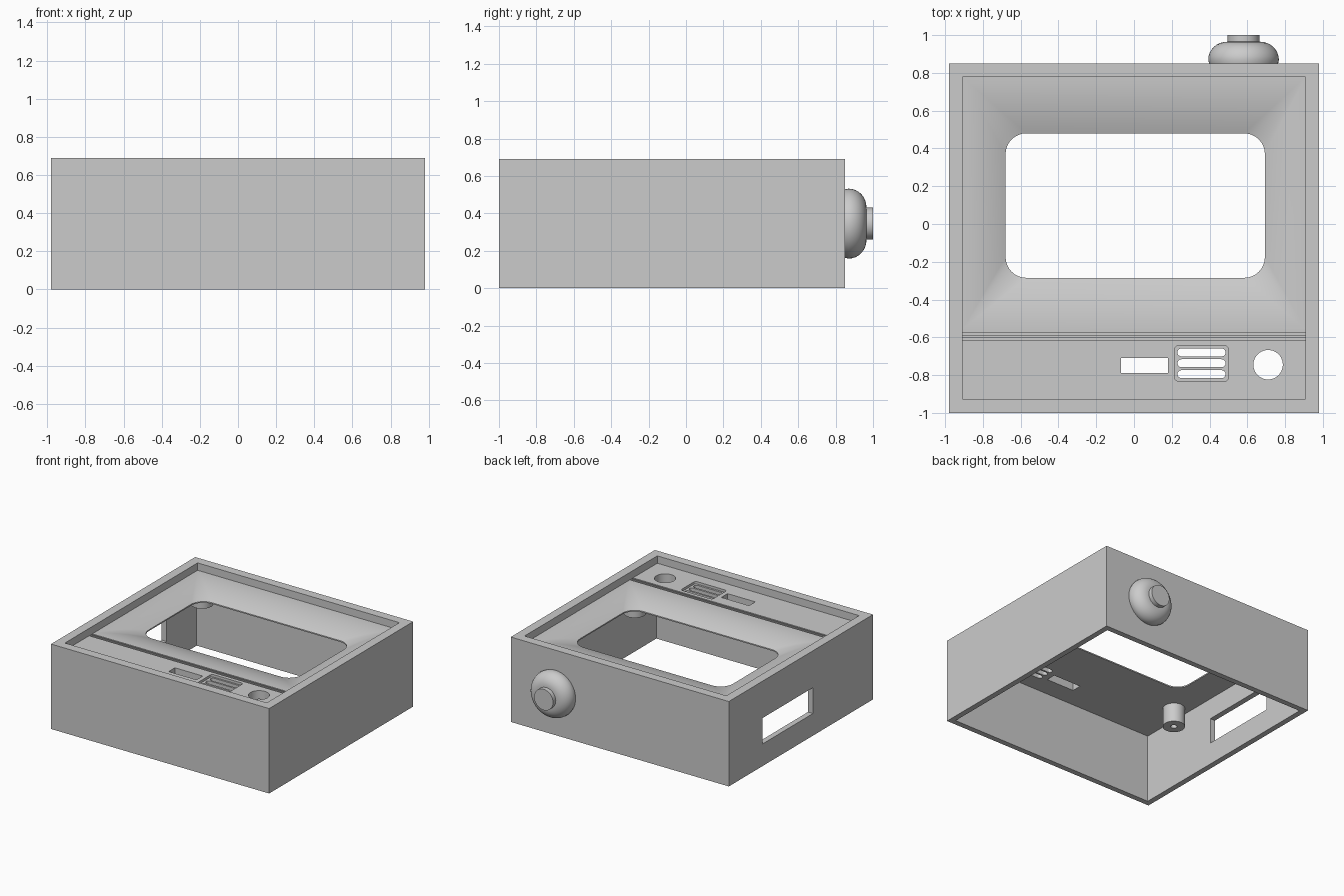
import bpy, bmesh, math
from mathutils import Matrix

cube = bpy.data.objects.get("Cube")
if cube:
    bpy.data.objects.remove(cube, do_unlink=True)

# One flat colour
grey = bpy.data.materials.new("light grey plastic")
grey.use_nodes = True
grey.diffuse_color = (0.6, 0.6, 0.6, 1)
grey.node_tree.nodes["Principled BSDF"].inputs["Base Color"].default_value = (0.6, 0.6, 0.6, 1)


def outline(x0, x1, y0, y1, z, r=0.0, k=0):
    """Rectangle loop with k-segment rounded corners of radius r."""
    pts = []
    corners = [(x1 - r, y1 - r), (x0 + r, y1 - r), (x0 + r, y0 + r), (x1 - r, y0 + r)]
    for c, (cx, cy) in enumerate(corners):
        for i in range(k + 1):
            a = math.pi / 2 * (c + (i / k if k else 0.5))
            pts.append((cx + r * math.cos(a), cy + r * math.sin(a), z))
    return pts


def circle(cx, cy, r, z, k=12):
    return outline(cx - r, cx + r, cy - r, cy + r, z, r, k)


def loft(name, loops, ring=False, smooth=False, matrix=None):
    """Skin the loops in order; either join last to first or cap both ends."""
    bm = bmesh.new()
    rows = [[bm.verts.new(p) for p in loop] for loop in loops]
    n = len(rows[0])
    pairs = list(zip(rows, rows[1:]))
    if ring:
        pairs.append((rows[-1], rows[0]))
    else:
        bm.faces.new(rows[0])
        bm.faces.new(rows[-1])
    for a, b in pairs:
        for i in range(n):
            j = (i + 1) % n
            bm.faces.new((a[i], a[j], b[j], b[i]))
    bmesh.ops.remove_doubles(bm, verts=bm.verts, dist=1e-5)
    bmesh.ops.recalc_face_normals(bm, faces=bm.faces)
    if matrix:
        bm.transform(matrix)
    mesh = bpy.data.meshes.new(name)
    bm.to_mesh(mesh)
    bm.free()
    mesh.materials.append(grey)
    obj = bpy.data.objects.new(name, mesh)
    bpy.context.collection.objects.link(obj)
    if smooth:
        shade(obj)
    return obj


def shade(obj):
    bpy.ops.object.select_all(action="DESELECT")
    obj.select_set(True)
    bpy.context.view_layer.objects.active = obj
    bpy.ops.object.shade_smooth_by_angle(angle=math.radians(30))


def cut(target, x0, x1, y0, y1, z0, z1, r=0.0, k=0):
    """Cut a rounded box out of the target."""
    tool = loft("cutter", [outline(x0, x1, y0, y1, z, r, k) for z in (z0, z1)])
    tool.hide_render = True
    mod = target.modifiers.new("cut", "BOOLEAN")
    mod.operation, mod.solver, mod.object = "DIFFERENCE", "EXACT", tool
    bpy.context.view_layer.objects.active = target
    bpy.ops.object.modifier_apply(modifier=mod.name)
    bpy.data.objects.remove(tool, do_unlink=True)


W, FRONT, BACK, TOP = 0.98, -1.0, 0.85, 0.69
WALL, RIM = 0.045, 0.073
PLATE, CEIL = 0.63, 0.56
SPLIT = -0.555


def inset(d, z):
    return outline(-W + d, W - d, FRONT + d, BACK - d, z)


# Open case: outer walls, top rim and hollow underside
case = loft("case", [inset(0, 0), inset(0, TOP), inset(RIM, TOP), inset(RIM, CEIL),
                     inset(WALL, CEIL), inset(WALL, 0)], ring=True)
cut(case, -1.1, -0.9, -0.23, 0.42, 0.18, 0.39)

# Screen bezel: square outside, curving down to a rounded opening
outer = (-W + RIM, W - RIM, SPLIT, BACK - RIM)
hole = (-0.68, 0.693, -0.285, 0.48)
STEPS = 10
loops = []
for s in range(STEPS + 1):
    t = s / STEPS
    box = [a + (b - a) * t for a, b in zip(outer, hole)]
    loops.append(outline(*box, PLATE - 0.06 * t * t, 0.11 * t, 8))
loops.append(outline(*hole, CEIL, 0.11, 8))
loops.append(outline(*outer, CEIL, 0, 8))
loft("screen_bezel", loops, ring=True, smooth=True)

# Control panel with grooves, slot, speaker grille and dial hole
px0, px1, py0 = -W + RIM, W - RIM, FRONT + RIM + 0.005
panel = loft("control_panel", [outline(px0, px1, FRONT + RIM, SPLIT, z) for z in (CEIL, PLATE)])
for y in (-0.582, -0.608):
    cut(panel, -1, 1, y - 0.007, y + 0.007, PLATE - 0.015, 0.7)
cut(panel, -0.07, 0.18, -0.79, -0.71, 0.5, 0.7)
cut(panel, 0.215, 0.5, -0.832, -0.645, PLATE - 0.02, 0.7, 0.02, 4)
for y in (-0.68, -0.737, -0.795):
    cut(panel, 0.23, 0.485, y - 0.021, y + 0.021, 0.5, 0.7, 0.021, 6)
cut(panel, 0.632, 0.788, -0.823, -0.667, 0.5, 0.7, 0.078, 10)
shade(panel)

# Four hollow mounting posts under the bezel
for side, sx in (("right", -1), ("left", 1)):
    for end, y in (("front", -0.515), ("back", 0.71)):
        x = 0.82 * sx
        loft(f"{end}_{side}_post",
             [circle(x, y, 0.083, CEIL + 0.005, 8), circle(x, y, 0.083, 0.405, 8),
              circle(x, y, 0.024, 0.405, 8), circle(x, y, 0.024, 0.5, 8)], smooth=True)

# Rear knob: domed base with a short cap, turned to point backwards
turn = Matrix.Translation((0.58, BACK, 0.345)) @ Matrix.Rotation(-math.pi / 2, 4, "X")
profile = [(0.18, -0.01), (0.183, 0)]
for i in range(9):
    a = math.pi / 2 * i / 8
    profile.append((0.087 + 0.1 * math.cos(a), 0.02 + 0.095 * math.sin(a)))
loft("rear_knob", [circle(0, 0, r, z) for r, z in profile], smooth=True, matrix=turn)
loft("rear_knob_cap", [circle(0, 0, 0.085, z) for z in (0.1, 0.15)], smooth=True, matrix=turn)
